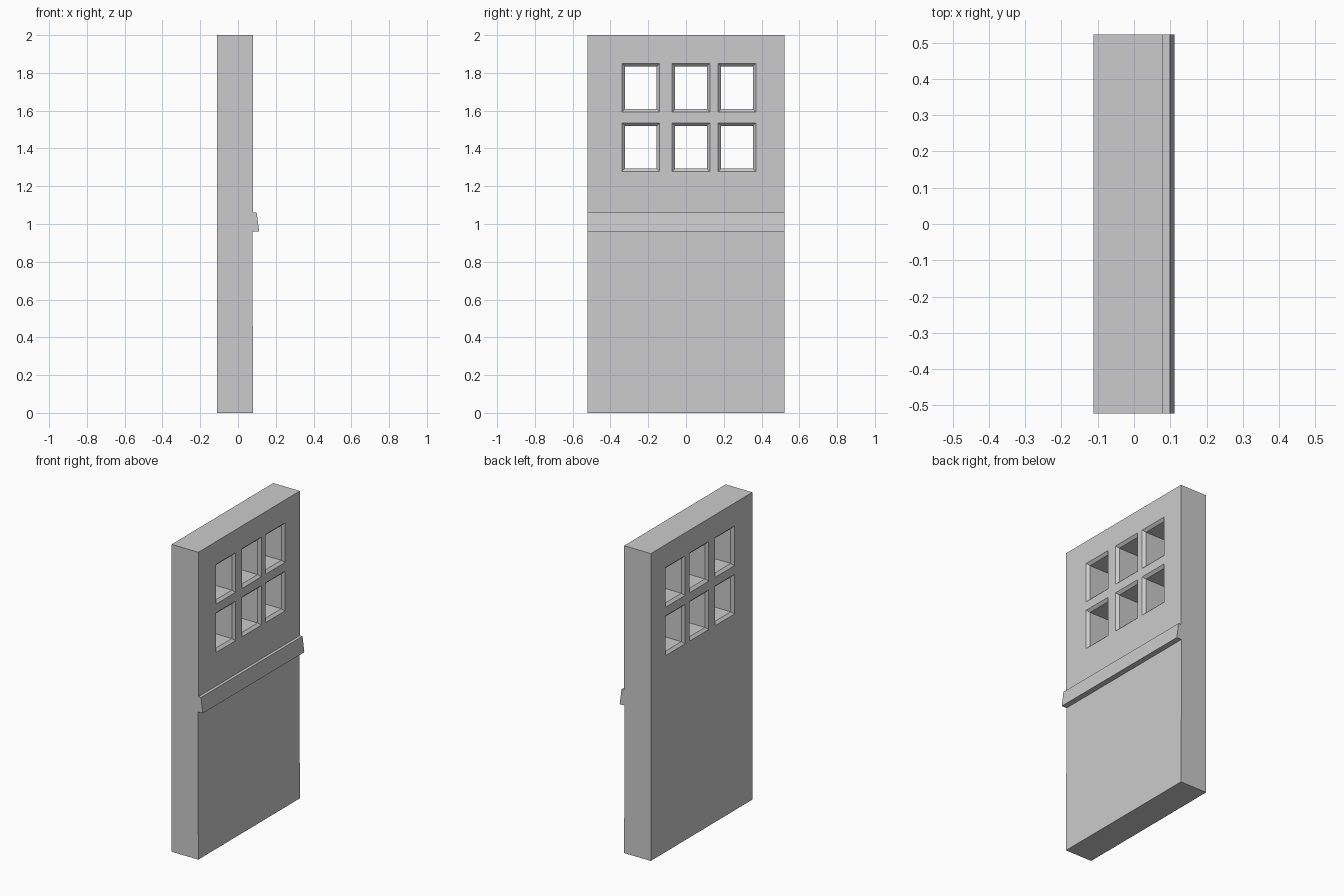
import bpy, bmesh

if "Cube" in bpy.data.objects:
    bpy.data.objects.remove(bpy.data.objects["Cube"])

HALF_W = 0.522            # half width along y
BACK, FACE = -0.112, 0.08  # back and front planes of the slab


def make_object(name, bm):
    bmesh.ops.recalc_face_normals(bm, faces=bm.faces[:])
    mesh = bpy.data.meshes.new(name)
    bm.to_mesh(mesh)
    bm.free()
    obj = bpy.data.objects.new(name, mesh)
    bpy.context.collection.objects.link(obj)
    return obj


def loft(bm, rings):
    """Closed solid through a list of equal-length point rings."""
    vs = [[bm.verts.new(p) for p in ring] for ring in rings]
    n = len(vs[0])
    for a, b in zip(vs, vs[1:]):
        for i in range(n):
            j = (i + 1) % n
            bm.faces.new((a[i], a[j], b[j], b[i]))
    bm.faces.new(vs[0][::-1])
    bm.faces.new(vs[-1])


# Door slab: side profile with the sloped weather ledge, extruded across y
profile = [(BACK, 0), (FACE, 0), (0.076, 0.96), (0.112, 0.96),
           (0.099, 1.06), (FACE, 1.06), (FACE, 2), (BACK, 2)]
bm = bmesh.new()
loft(bm, [[(x, y, z) for x, z in profile] for y in (-HALF_W, HALF_W)])
door = make_object("door_slab", bm)

# Window openings: straight holes with a chamfered rim on both faces
RIM, OVER = 0.016, 0.01
stations = [(BACK - OVER, OVER), (BACK + RIM, -RIM),
            (FACE - RIM, -RIM), (FACE + OVER, OVER)]
bm = bmesh.new()
for cy in (-0.239, 0.0265, 0.2695):
    for cz in (1.407, 1.722):
        rings = []
        for x, grow in stations:
            hy, hz = 0.1 + grow, 0.129 + grow
            rings.append([(x, cy + sy * hy, cz + sz * hz)
                          for sy, sz in ((-1, -1), (1, -1), (1, 1), (-1, 1))])
        loft(bm, rings)
cutter = make_object("window_cutter", bm)
cutter.hide_render = True

# Cut the windows and discard the cutter
mod = door.modifiers.new("windows", 'BOOLEAN')
mod.operation = 'DIFFERENCE'
mod.solver = 'EXACT'
mod.object = cutter
bpy.context.view_layer.objects.active = door
bpy.ops.object.modifier_apply(modifier=mod.name)
bpy.data.objects.remove(cutter)
